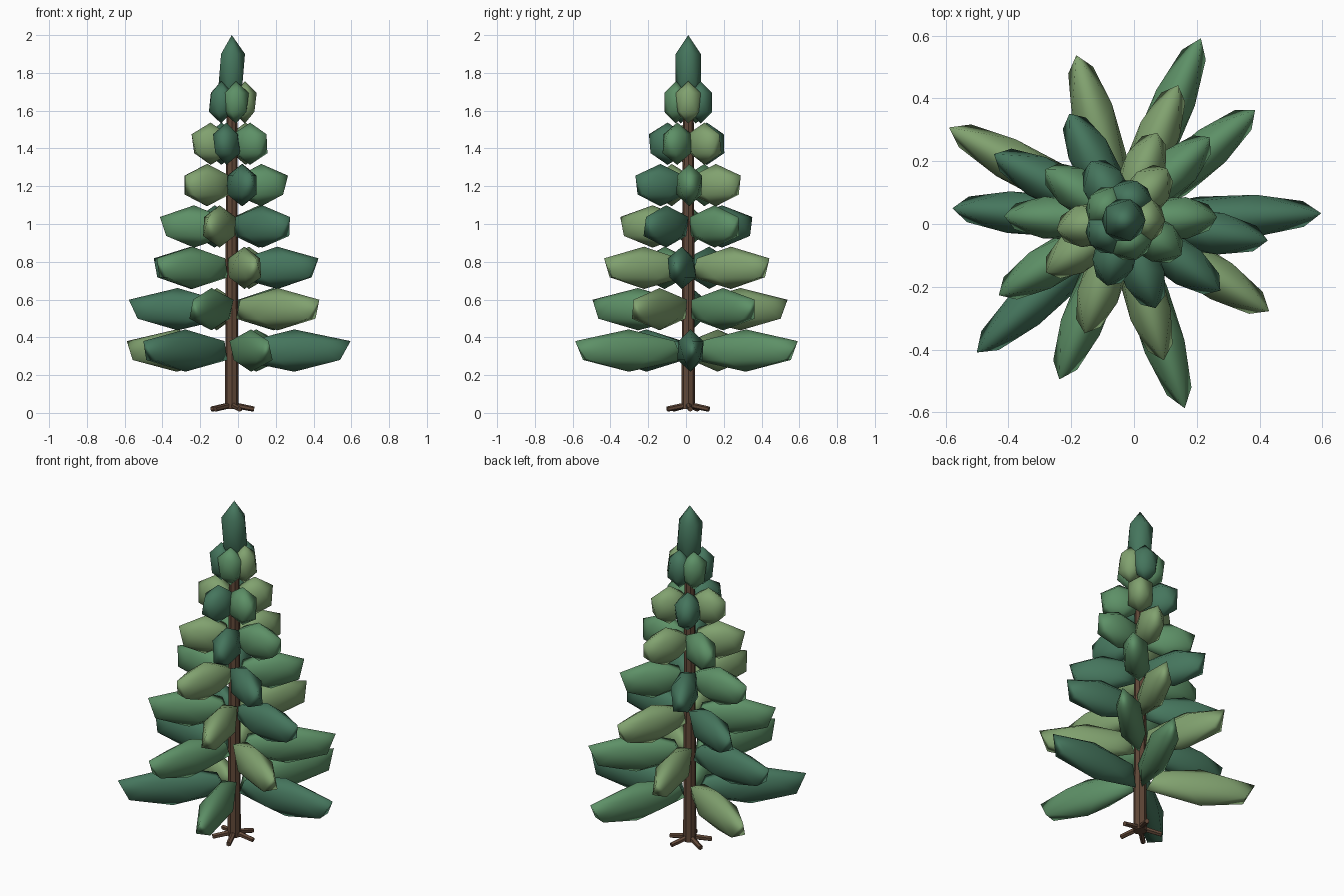
import bpy
from math import radians, cos, sin
from mathutils import Vector

if "Cube" in bpy.data.objects:
    bpy.data.objects.remove(bpy.data.objects["Cube"])

CX, CY = -0.033, 0.012          # trunk axis


def material(name, rgb):
    m = bpy.data.materials.new(name)
    m.diffuse_color = (*rgb, 1)
    m.use_nodes = True
    m.node_tree.nodes["Principled BSDF"].inputs["Base Color"].default_value = m.diffuse_color
    return m


GREENS = {
    "D": material("dark_green", (0.06, 0.18, 0.11)),
    "M": material("mid_green", (0.11, 0.28, 0.135)),
    "L": material("light_green", (0.22, 0.36, 0.16)),
}
BROWN = material("bark", (0.12, 0.065, 0.04))


def foliage(name, loc, scale, angle, mat):
    """Stretched icosahedron, smooth shaded."""
    bpy.ops.mesh.primitive_ico_sphere_add(subdivisions=1, radius=1, location=loc,
                                          rotation=(0, 0, radians(angle)))
    ob = bpy.context.object
    ob.name = name
    ob.scale = scale
    ob.data.materials.append(mat)
    ob.data.shade_smooth()


def stick(name, a, b, r1, r2, sides):
    """Tapered cylinder between two points."""
    a, b = Vector(a), Vector(b)
    bpy.ops.mesh.primitive_cone_add(vertices=sides, radius1=r1, radius2=r2,
                                    depth=(b - a).length, location=(a + b) / 2)
    ob = bpy.context.object
    ob.name = name
    ob.rotation_euler = (b - a).to_track_quat('Z', 'Y').to_euler()
    ob.data.materials.append(BROWN)


# trunk
stick("trunk", (CX, CY, 0.02), (CX, CY, 1.76), 0.036, 0.028, 8)

# roots
for i, a in enumerate((5, 68, 155, 222, 290)):
    c, s = cos(radians(a)), sin(radians(a))
    stick(f"root_{i}", (CX, CY, 0.043), (CX + 0.118 * c, CY + 0.118 * s, 0.02),
          0.016, 0.014, 6)

# branch tiers: headings in degrees and shade of each bough
TIERS = [
    ((2, 67, 152, 222, 288), "DMLDM"),
    ((-32, 40, 106, 176, 248), "LMLDM"),
    ((-8, 68, 153, 211, 286), "DLDML"),
    ((-36, 44, 117, 178, 251), "DMDML"),
    ((2, 69, 147, 214, 290), "MLMLD"),
    ((-31, 50, 119, 188, 256), "MLDLD"),
    ((0, 72, 144, 216, 288), "LDMDM"),
]
for t, (angles, shades) in enumerate(TIERS):
    reach = 0.63 - 0.083 * t
    z = 0.33 + 0.219 * t
    for i, (a, shade) in enumerate(zip(angles, shades)):
        d = reach * 0.525
        foliage(f"bough_{t}_{i}",
                (CX + d * cos(radians(a)), CY + d * sin(radians(a)), z),
                (reach * 0.53, 0.078, 0.112), a, GREENS[shade])

# pointed crown
foliage("crown", (CX, CY, 1.82), (0.078, 0.078, 0.18), 0, GREENS["D"])
